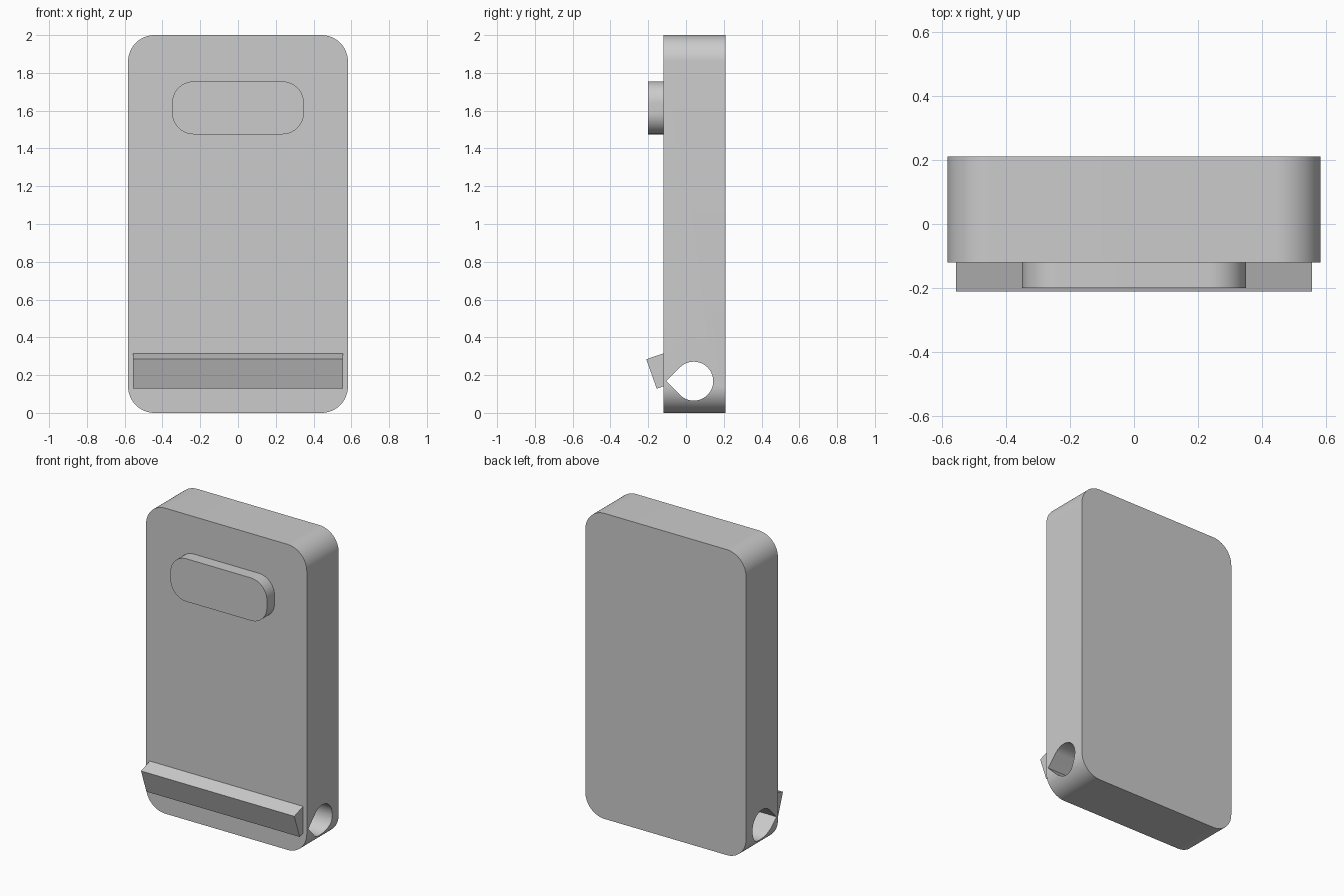
import bpy, bmesh
from math import sin, cos, pi, radians
from mathutils import Vector

if "Cube" in bpy.data.objects:
    bpy.data.objects.remove(bpy.data.objects["Cube"])


def prism(name, points, offset):
    """Extrude a closed planar outline along offset."""
    bm = bmesh.new()
    face = bm.faces.new([bm.verts.new(p) for p in points])
    ext = bmesh.ops.extrude_face_region(bm, geom=[face])
    verts = [g for g in ext["geom"] if isinstance(g, bmesh.types.BMVert)]
    bmesh.ops.translate(bm, verts=verts, vec=Vector(offset))
    bmesh.ops.recalc_face_normals(bm, faces=bm.faces)
    mesh = bpy.data.meshes.new(name)
    bm.to_mesh(mesh)
    bm.free()
    obj = bpy.data.objects.new(name, mesh)
    bpy.context.collection.objects.link(obj)
    return obj


def activate(obj):
    bpy.ops.object.select_all(action='DESELECT')
    obj.select_set(True)
    bpy.context.view_layer.objects.active = obj


def rounded_plate(name, half_w, z0, z1, y0, y1, r, steps=16):
    """Rounded rectangle in the xz plane, thick along y."""
    corners = [(half_w - r, z1 - r), (r - half_w, z1 - r),
               (r - half_w, z0 + r), (half_w - r, z0 + r)]
    pts = []
    for k, (cx, cz) in enumerate(corners):
        for i in range(steps + 1):
            a = (k + i / steps) * pi / 2
            pts.append((cx + r * cos(a), y0, cz + r * sin(a)))
    return prism(name, pts, (0, y1 - y0, 0))


# Main slab and raised pad
body = rounded_plate("body", 0.582, 0, 2, -0.12, 0.21, 0.14)
pad = rounded_plate("front_pad", 0.349, 1.475, 1.755, -0.20, -0.12, 0.115)

# Tilted ledge across the lower front
profile = [(-0.21, 0.284), (-0.119, 0.315), (-0.119, 0.141), (-0.155, 0.128)]
prism("front_ledge", [(-0.555, y, z) for y, z in profile], (1.11, 0, 0))

# Teardrop hole running sideways through the slab, point towards the front
cy, cz, r, n = 0.041, 0.168, 0.103, 48
outline = [(cy - r * 2 ** 0.5, cz)]
for i in range(n + 1):
    a = radians(-135 + 270 * i / n)
    outline.append((cy + r * cos(a), cz + r * sin(a)))
cutter = prism("hole_cutter", [(-1, y, z) for y, z in outline], (2, 0, 0))
cutter.hide_render = True

cut = body.modifiers.new("hole", 'BOOLEAN')
cut.operation = 'DIFFERENCE'
cut.solver = 'EXACT'
cut.object = cutter
activate(body)
bpy.ops.object.modifier_apply(modifier=cut.name)
bpy.data.objects.remove(cutter)

# Smooth the rounded sides, keep the rims sharp
for obj in (body, pad):
    activate(obj)
    bpy.ops.object.shade_smooth_by_angle(angle=radians(30))
